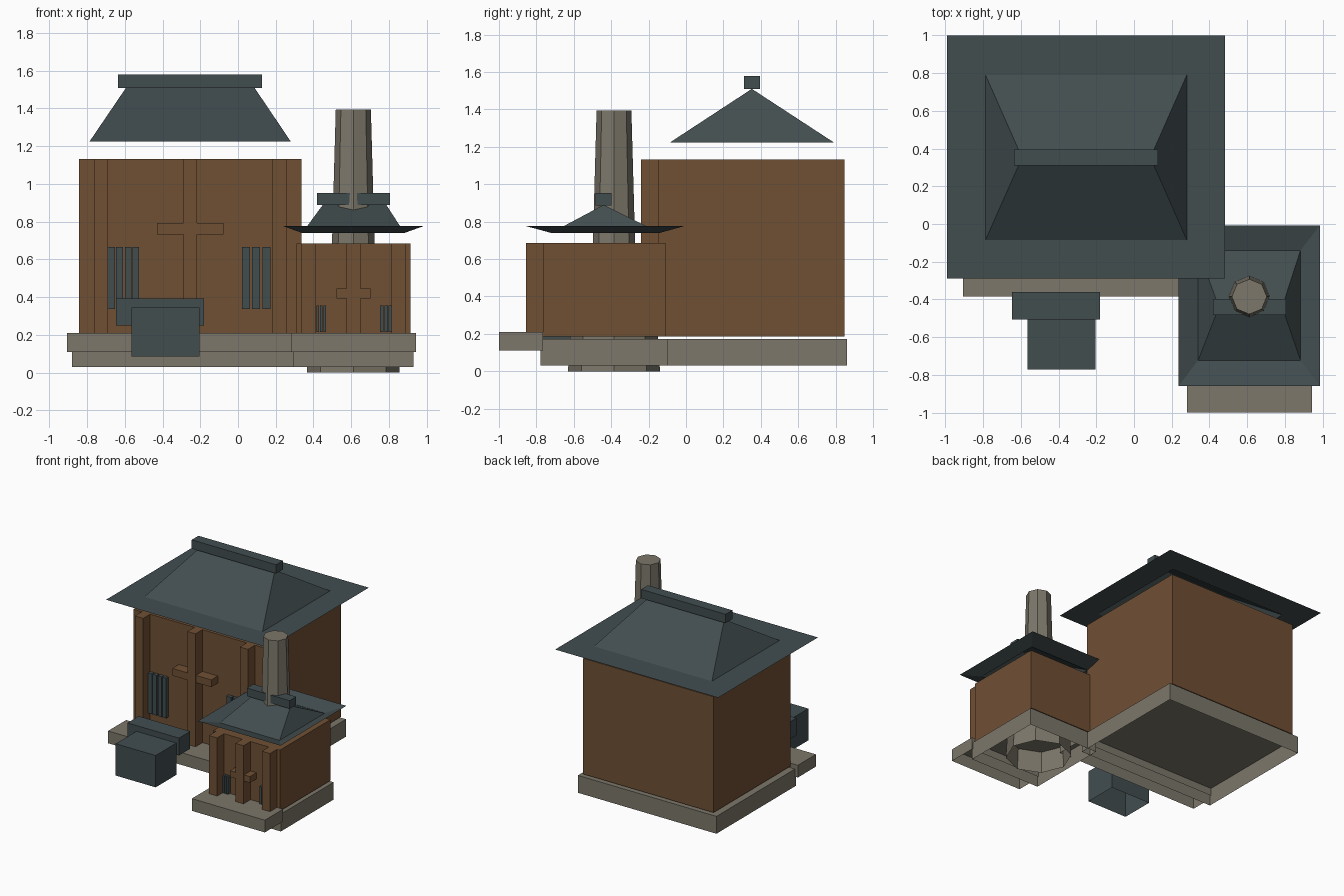
import bpy, bmesh, math

if "Cube" in bpy.data.objects:
    bpy.data.objects.remove(bpy.data.objects["Cube"])


def material(name, rgb):
    m = bpy.data.materials.new(name)
    m.diffuse_color = (*rgb, 1)
    m.use_nodes = True
    m.node_tree.nodes["Principled BSDF"].inputs["Base Color"].default_value = m.diffuse_color
    return m


WOOD = material("brown_wood", (0.162, 0.080, 0.034))
STONE = material("grey_stone", (0.202, 0.184, 0.144))
SLATE = material("dark_slate", (0.054, 0.074, 0.078))


def finish(bm, name, mat):
    me = bpy.data.meshes.new(name)
    bm.to_mesh(me)
    bm.free()
    me.materials.append(mat)
    ob = bpy.data.objects.new(name, me)
    bpy.context.collection.objects.link(ob)
    return ob


def drop_bottom(bm):
    bm.normal_update()
    down = [f for f in bm.faces if f.normal.z < -0.9]
    bmesh.ops.delete(bm, geom=down, context='FACES')


def box(name, x, y, z, mat, open_bottom=False):
    """Box from (min, max) ranges, optionally without its underside."""
    bm = bmesh.new()
    bmesh.ops.create_cube(bm, size=1)
    for v in bm.verts:
        v.co = [r[0] if c < 0 else r[1] for c, r in zip(v.co, (x, y, z))]
    if open_bottom:
        drop_bottom(bm)
    return finish(bm, name, mat)


def octagon(name, centre, r0, r1, z0, z1, mat, open_bottom=False):
    """Eight-sided tapered column."""
    bm = bmesh.new()
    bmesh.ops.create_cone(bm, cap_ends=True, segments=8, radius1=r0,
                          radius2=r1, depth=z1 - z0)
    bmesh.ops.translate(bm, verts=bm.verts, vec=(*centre, (z0 + z1) / 2))
    if open_bottom:
        drop_bottom(bm)
    return finish(bm, name, mat)


def roof(name, outer, z_outer, inner, z_inner, ridge, z_ridge):
    """Thin hipped roof with wide eaves; rects are (x0, x1, y0, y1)."""
    bm = bmesh.new()

    def ring(r, z):
        return [bm.verts.new((x, y, z)) for x, y in
                ((r[0], r[2]), (r[1], r[2]), (r[1], r[3]), (r[0], r[3]))]
    a, b = ring(outer, z_outer), ring(inner, z_inner)
    l, r = [bm.verts.new((x, ridge[2], z_ridge)) for x in ridge[:2]]
    for i in range(4):
        j = (i + 1) % 4
        bm.faces.new((a[i], a[j], b[j], b[i]))
    bm.faces.new((b[0], b[1], r, l))
    bm.faces.new((b[1], b[2], r))
    bm.faces.new((b[2], b[3], l, r))
    bm.faces.new((b[3], b[0], l))
    return finish(bm, name, SLATE)


def house(tag, cx, half, front, back, top, base_half, step_half, posts,
          bar_half, bar_z):
    """Walls, plinth, front step, three posts and a cross bar."""
    box(tag + "_walls", (cx - half, cx + half), (front, back), (0.187, top), WOOD)
    box(tag + "_plinth", (cx - base_half, cx + base_half),
        (front - 0.012, back + 0.015), (0.03, 0.172), STONE, True)
    box(tag + "_step", (cx - step_half, cx + step_half),
        (front - 0.234, front), (0.11, 0.21), STONE, True)
    for i in (-1, 0, 1):
        x = cx + i * posts
        box(tag + "_post", (x - 0.037, x + 0.037), (front - 0.09, front),
            (0.2, top), WOOD)
    box(tag + "_cross_bar", (cx - bar_half, cx + bar_half),
        (front - 0.085, front), bar_z, WOOD)


def slats(tag, centres, width, front, z):
    for x in centres:
        box(tag + "_window_slat", (x - width / 2, x + width / 2),
            (front - 0.03, front), z, SLATE)


# Large house
house("main", -0.253, 0.589, -0.15, 0.847, 1.133, 0.626, 0.653, 0.474,
      0.176, (0.733, 0.792))
slats("main", (-0.67, -0.628, -0.582, -0.541), 0.035, -0.15, (0.337, 0.665))
slats("main", (0.042, 0.096, 0.151), 0.043, -0.15, (0.337, 0.665))
roof("main_roof", (-0.99, 0.483, -0.29, 1.0), 1.224,
     (-0.787, 0.28, -0.085, 0.79), 1.224, (-0.593, 0.087, 0.352), 1.51)
box("main_ridge", (-0.635, 0.128), (0.309, 0.396), (1.508, 1.58), SLATE)

# Small house
house("small", 0.612, 0.302, -0.765, -0.11, 0.685, 0.319, 0.33, 0.239,
      0.091, (0.394, 0.445))
slats("small", (0.423, 0.442, 0.46), 0.014, -0.765, (0.215, 0.357))
slats("small", (0.762, 0.785, 0.806), 0.018, -0.765, (0.215, 0.357))
roof("small_roof", (0.237, 0.985, -0.858, -0.007), 0.777,
     (0.34, 0.882, -0.722, -0.14), 0.74, (0.45, 0.785, -0.44), 0.89)
box("small_ridge", (0.418, 0.805), (-0.483, -0.398), (0.887, 0.953), SLATE)

# Chimney and its footing under the small house
octagon("chimney_footing", (0.611, -0.385), 0.246, 0.235, 0.0, 0.19, STONE, True)
octagon("chimney", (0.611, -0.385), 0.127, 0.093, 0.19, 1.395, STONE)

# Dark chest in front of the large house
box("chest_back", (-0.646, -0.18), (-0.505, -0.36), (0.25, 0.392), SLATE, True)
box("chest_front", (-0.565, -0.204), (-0.772, -0.5), (0.085, 0.345), SLATE, True)
